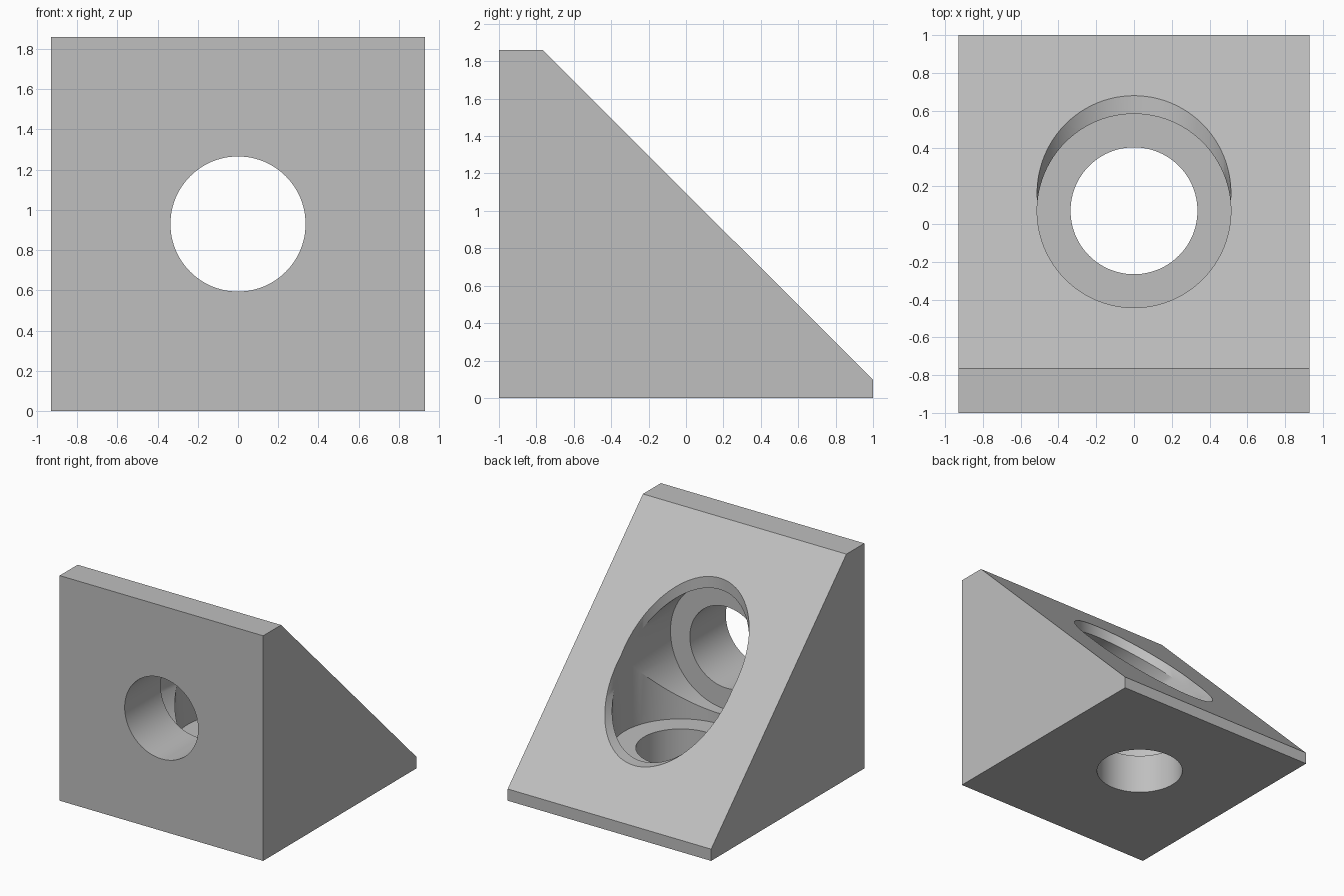
import bpy, bmesh, math
from mathutils import Matrix, Vector

if "Cube" in bpy.data.objects:
    bpy.data.objects.remove(bpy.data.objects["Cube"], do_unlink=True)

HALF_WIDTH = 0.93
AXIS_Y, AXIS_Z = 0.07, 0.93        # the two bores cross here
HOLE_R, BORE_R = 0.336, 0.513
SEAT = 0.6                         # distance from crossing point to each bore floor

grey = bpy.data.materials.new("grey")
grey.use_nodes = True
grey.diffuse_color = (0.52, 0.52, 0.52, 1)
grey.node_tree.nodes["Principled BSDF"].inputs["Base Color"].default_value = grey.diffuse_color


def add_object(name, bm):
    mesh = bpy.data.meshes.new(name)
    bm.to_mesh(mesh)
    bm.free()
    mesh.materials.append(grey)
    obj = bpy.data.objects.new(name, mesh)
    bpy.context.collection.objects.link(obj)
    return obj


def cylinder_between(name, radius, start, end):
    start, end = Vector(start), Vector(end)
    axis = end - start
    turn = Vector((0, 0, 1)).rotation_difference(axis).to_matrix().to_4x4()
    bm = bmesh.new()
    bmesh.ops.create_cone(bm, cap_ends=True, segments=96, radius1=radius, radius2=radius,
                          depth=axis.length,
                          matrix=Matrix.Translation((start + end) / 2) @ turn)
    return add_object(name, bm)


# Wedge block: side profile extruded across the width
profile = [(-1, 0), (1, 0), (1, 0.097), (-0.766, 1.86), (-1, 1.86)]
bm = bmesh.new()
side = bm.faces.new([bm.verts.new((-HALF_WIDTH, y, z)) for y, z in profile])
extruded = bmesh.ops.extrude_face_region(bm, geom=[side])["geom"]
bmesh.ops.translate(bm, vec=(2 * HALF_WIDTH, 0, 0),
                    verts=[v for v in extruded if isinstance(v, bmesh.types.BMVert)])
bmesh.ops.recalc_face_normals(bm, faces=bm.faces)
block = add_object("corner_bracket", bm)

# Screw holes and wider bores that open through the slope
centre = (0, AXIS_Y, AXIS_Z)
cutters = [
    cylinder_between("upright_bore", BORE_R, (0, AXIS_Y, AXIS_Z - SEAT), (0, AXIS_Y, 2.2)),
    cylinder_between("level_bore", BORE_R, (0, AXIS_Y - SEAT, AXIS_Z), (0, 1.4, AXIS_Z)),
    cylinder_between("bottom_hole", HOLE_R, (0, AXIS_Y, -0.2), centre),
    cylinder_between("front_hole", HOLE_R, (0, -1.2, AXIS_Z), centre),
]

bpy.ops.object.select_all(action="DESELECT")
block.select_set(True)
bpy.context.view_layer.objects.active = block
for cutter in cutters:
    cut = block.modifiers.new(cutter.name, "BOOLEAN")
    cut.operation = "DIFFERENCE"
    cut.solver = "EXACT"
    cut.object = cutter
    bpy.ops.object.modifier_apply(modifier=cut.name)
    bpy.data.objects.remove(cutter, do_unlink=True)

bpy.ops.object.shade_smooth_by_angle(angle=math.radians(25))
